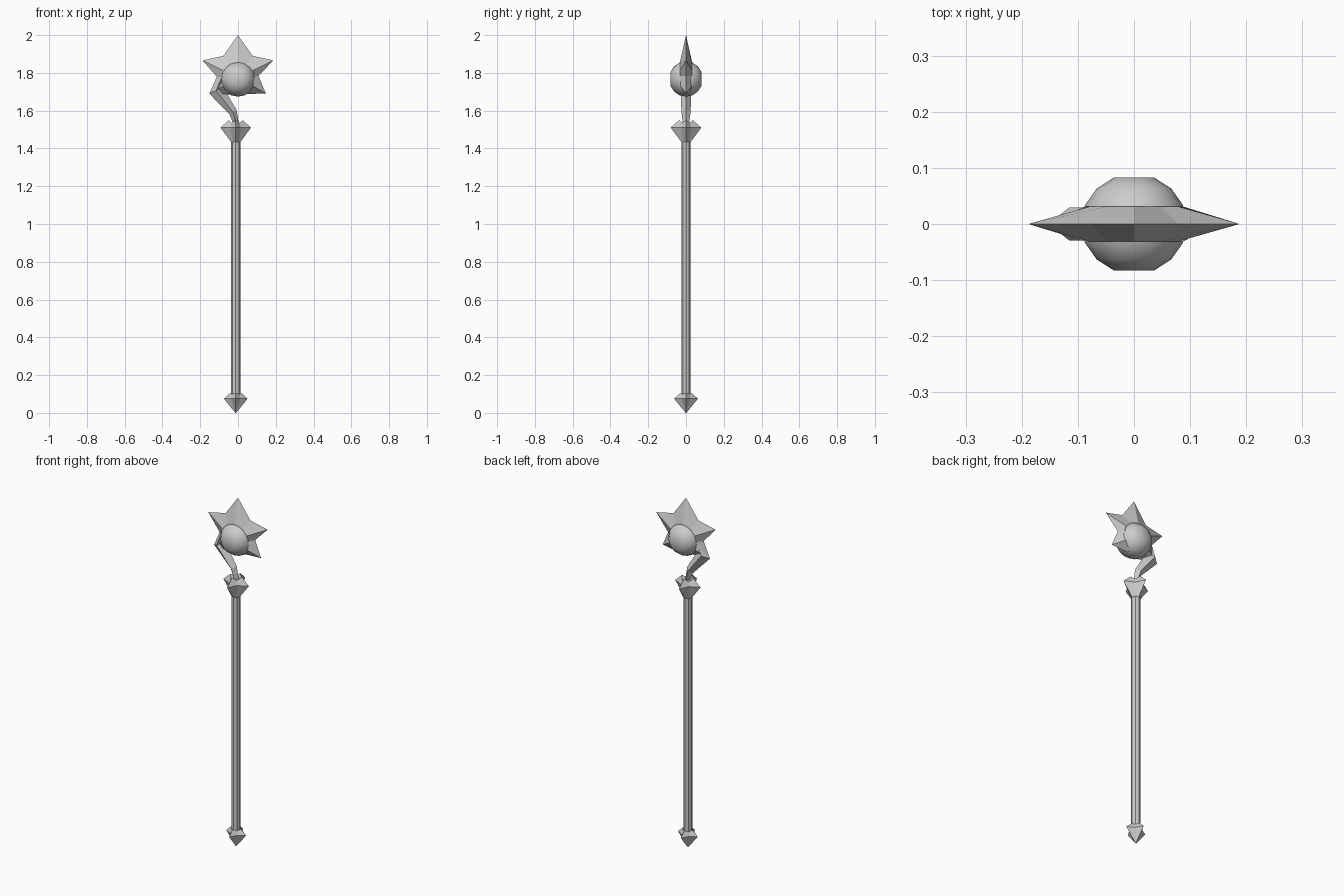
import bpy, bmesh
from math import sin, cos, pi
from mathutils import Matrix, Vector

if "Cube" in bpy.data.objects:
    bpy.data.objects.remove(bpy.data.objects["Cube"])

AXIS_X = -0.012   # the shaft sits slightly left of the star


def finish(name, bm, smooth=False):
    bmesh.ops.remove_doubles(bm, verts=bm.verts, dist=1e-5)
    bmesh.ops.recalc_face_normals(bm, faces=bm.faces)
    me = bpy.data.meshes.new(name)
    bm.to_mesh(me)
    bm.free()
    ob = bpy.data.objects.new(name, me)
    bpy.context.collection.objects.link(ob)
    if smooth:
        bpy.context.view_layer.objects.active = ob
        ob.select_set(True)
        bpy.ops.object.shade_smooth_by_angle(angle=0.7)
        ob.select_set(False)
    return ob


def loft(name, rings, smooth=False):
    """Skin a list of closed rings and cap both ends."""
    bm = bmesh.new()
    loops = [[bm.verts.new(p) for p in r] for r in rings]
    n = len(loops[0])
    for a, b in zip(loops, loops[1:]):
        for i in range(n):
            j = (i + 1) % n
            bm.faces.new((a[i], a[j], b[j], b[i]))
    bm.faces.new(loops[0])
    bm.faces.new(loops[-1])
    return finish(name, bm, smooth)


def star_ring(r_tip, r_valley, z_tip, z_valley, n=8):
    """Ring around the shaft, alternating spike tips and valleys."""
    pts = []
    for i in range(n):
        r, z = (r_valley, z_valley) if i % 2 else (r_tip, z_tip)
        a = 2 * pi * i / n
        pts.append((AXIS_X + r * cos(a), r * sin(a), z))
    return pts


# shaft
loft("shaft", [star_ring(0.024, 0.024, z, z) for z in (0.07, 1.5)], True)

# spiked collar under the head
loft("collar", [star_ring(0.025, 0.025, 1.435, 1.435),
                star_ring(0.081, 0.038, 1.51, 1.51),
                star_ring(0.036, 0.030, 1.55, 1.535)])

# spiked pommel at the foot
loft("pommel", [star_ring(0.002, 0.002, 0.0, 0.0),
                star_ring(0.063, 0.032, 0.075, 0.075),
                star_ring(0.030, 0.026, 0.105, 0.098)])

# faceted star: sharp outline on the mid plane, raised inner ring each side
centre = Vector((0, 1.775))
outline = [(0, 2.0), (0.078, 1.89), (0.188, 1.866), (0.108, 1.785),
           (0.147, 1.692), (0.0, 1.685), (-0.152, 1.69), (-0.112, 1.78),
           (-0.188, 1.866), (-0.078, 1.89)]
outer = [(x, 0, z) for x, z in outline]


def ridge(y):
    pts = []
    for p in outline:
        d = Vector(p) - centre
        q = centre + d.normalized() * 0.088
        pts.append((q.x, y, q.y))
    return pts


loft("star", [ridge(-0.031), outer, ridge(0.031)])

# curved hook joining the star to the collar (outer edge, inner edge, half depth)
hook = [((-0.112, 1.78), (-0.06, 1.775), 0.03),
        ((-0.152, 1.69), (-0.08, 1.725), 0.029),
        ((-0.045, 1.58), (-0.008, 1.605), 0.024),
        ((-0.016, 1.51), (0.008, 1.51), 0.014)]
rings = []
for (ox, oz), (ix, iz), d in hook:
    mx, mz = (ox + ix) / 2, (oz + iz) / 2
    rings.append([(ox, 0, oz), (mx, -d, mz), (ix, 0, iz), (mx, d, mz)])
loft("hook", rings)

# orb with flat front and back caps
orb = []
for k in range(1, 8):
    a = pi * k / 8
    r = 0.094 * sin(a)
    orb.append([(r * cos(2 * pi * i / 16), -0.0895 * cos(a),
                 1.768 + r * sin(2 * pi * i / 16)) for i in range(16)])
loft("orb", orb, True)
